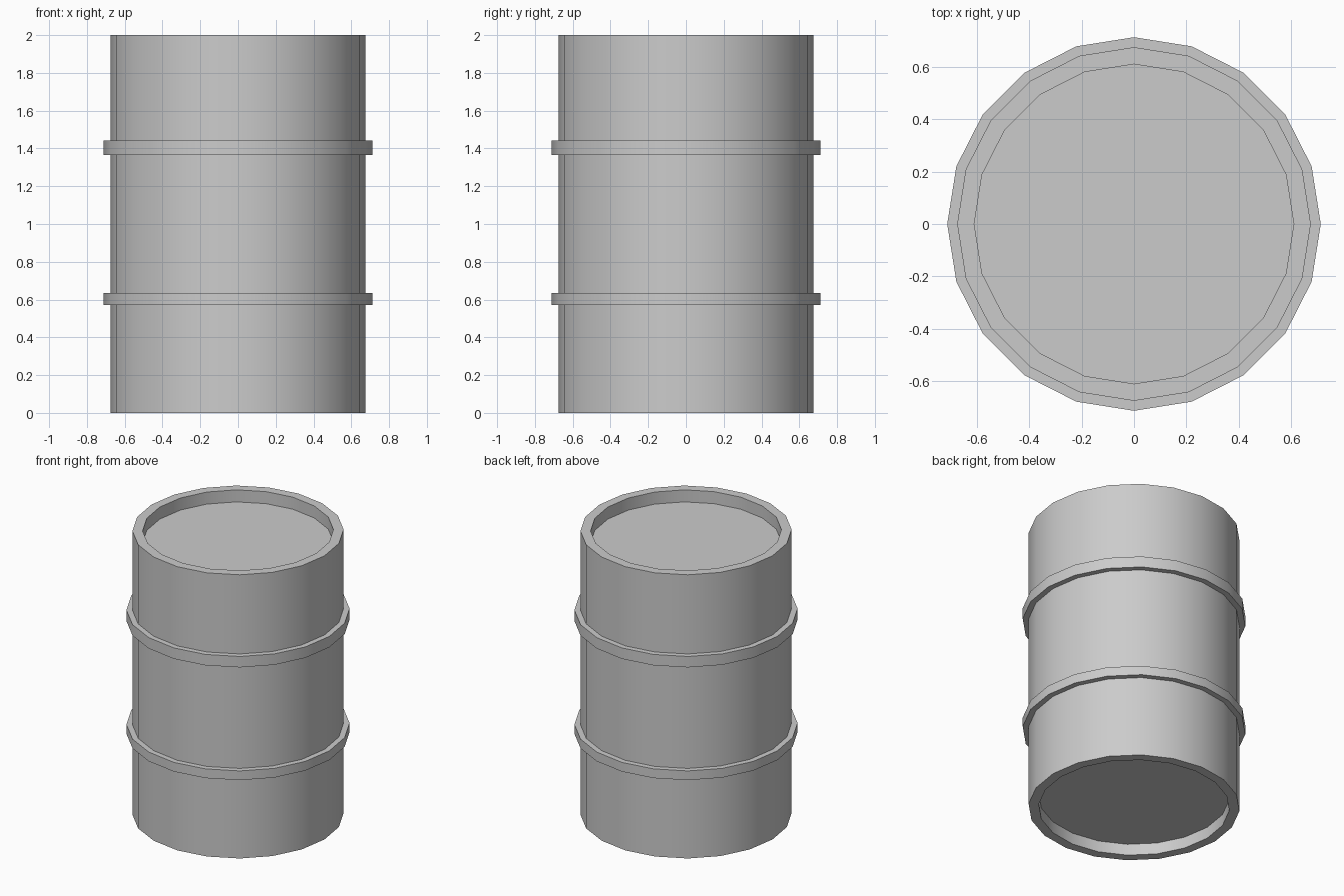
import bpy, bmesh, math

if "Cube" in bpy.data.objects:
    bpy.data.objects.remove(bpy.data.objects["Cube"])

SIDES = 20


def lathe(name, profile, closed=False):
    """Revolve (radius, z) points around the z axis, capping open ends."""
    bm = bmesh.new()
    rings = []
    for r, z in profile:
        rings.append([bm.verts.new((r * math.cos(2 * math.pi * i / SIDES),
                                    r * math.sin(2 * math.pi * i / SIDES), z))
                      for i in range(SIDES)])
    pairs = list(zip(rings, rings[1:]))
    if closed:
        pairs.append((rings[-1], rings[0]))
    else:
        bm.faces.new(rings[0])
        bm.faces.new(rings[-1])
    for a, b in pairs:
        for i in range(SIDES):
            j = (i + 1) % SIDES
            bm.faces.new((a[i], a[j], b[j], b[i]))
    bmesh.ops.recalc_face_normals(bm, faces=bm.faces)
    mesh = bpy.data.meshes.new(name)
    bm.to_mesh(mesh)
    bm.free()
    obj = bpy.data.objects.new(name, mesh)
    bpy.context.collection.objects.link(obj)
    bpy.ops.object.select_all(action='DESELECT')
    obj.select_set(True)
    bpy.context.view_layer.objects.active = obj
    bpy.ops.object.shade_smooth_by_angle(angle=math.radians(30))
    return obj


# Drum shell with a recessed lid and a recessed base
R, R_IN = 0.675, 0.61
lathe("drum_body", [(R_IN, 0.08), (R_IN, 0), (R, 0),
                    (R, 2), (R_IN, 2), (R_IN, 1.915)])

# Raised hoops around the shell
for name, z0, z1 in (("lower_hoop", 0.57, 0.635), ("upper_hoop", 1.365, 1.442)):
    lathe(name, [(R - 0.01, z0), (0.713, z0), (0.713, z1), (R - 0.01, z1)], closed=True)
